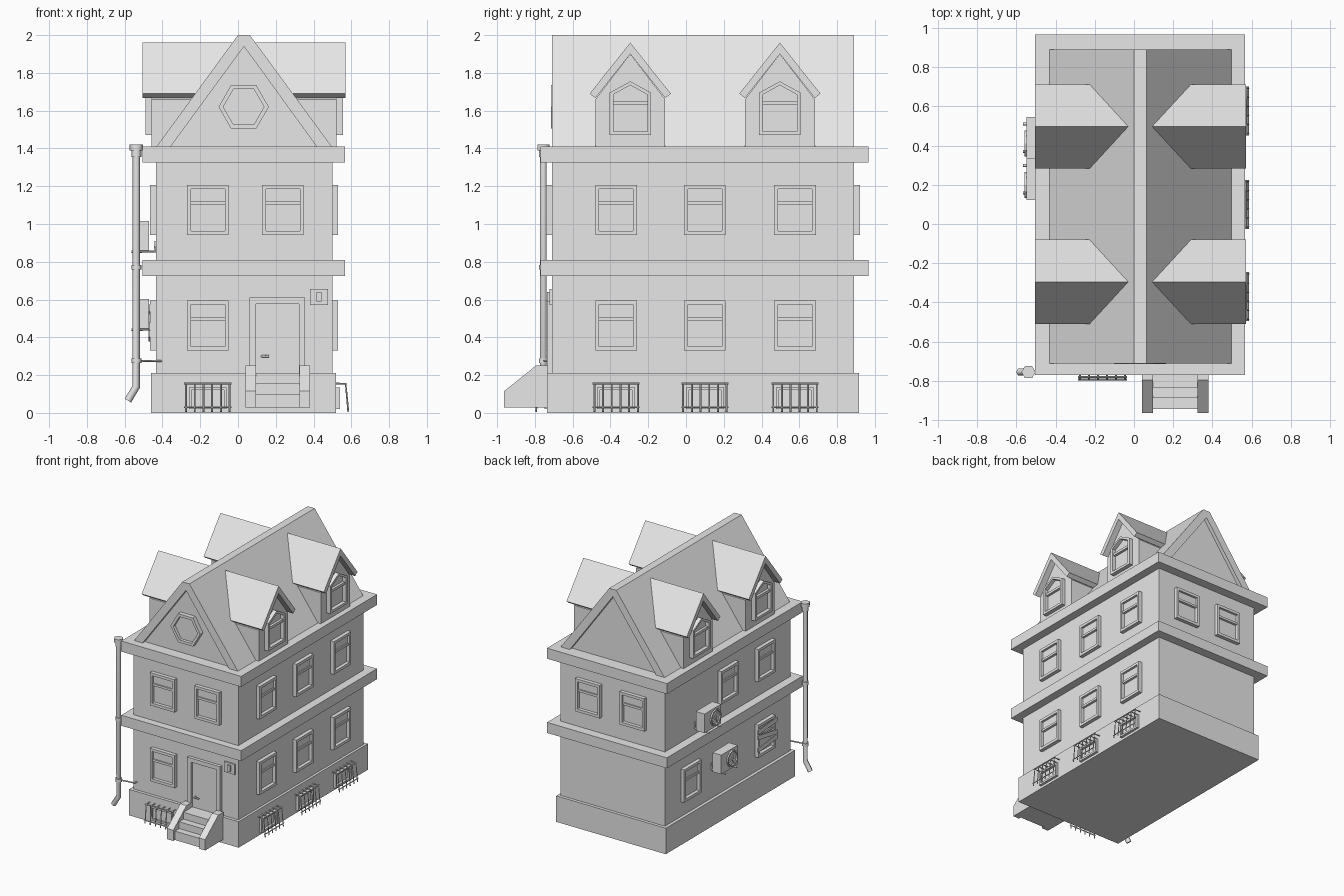
import bpy, bmesh, math
from mathutils import Matrix, Vector

if "Cube" in bpy.data.objects:
    bpy.data.objects.remove(bpy.data.objects["Cube"], do_unlink=True)

GREY = (0.8, 0.8, 0.8, 1)
plaster = bpy.data.materials.new("plain_grey")
plaster.use_nodes = True
plaster.diffuse_color = GREY
for node in plaster.node_tree.nodes:
    if node.type == 'BSDF_PRINCIPLED':
        node.inputs["Base Color"].default_value = GREY


def wall_frame(origin, across, outward):
    """Local axes: u across the wall, v up, w outward."""
    m = Matrix((across, (0, 0, 1), outward)).transposed().to_4x4()
    m.translation = Vector(origin)
    return m


FRONT = wall_frame((0, -0.71, 0), (1, 0, 0), (0, -1, 0))
BACK = wall_frame((0, 0.89, 0), (-1, 0, 0), (0, 1, 0))
LEFT = wall_frame((0.5, 0, 0), (0, 1, 0), (1, 0, 0))
RIGHT = wall_frame((-0.435, 0, 0), (0, -1, 0), (-1, 0, 0))


def finish(name, bm, m=Matrix()):
    bm.transform(m)
    bmesh.ops.recalc_face_normals(bm, faces=bm.faces)
    mesh = bpy.data.meshes.new(name)
    bm.to_mesh(mesh)
    bm.free()
    mesh.materials.append(plaster)
    obj = bpy.data.objects.new(name, mesh)
    bpy.context.collection.objects.link(obj)
    return obj


def plate(name, outline, w0, w1, m):
    """Solid made by pushing an outline along w."""
    bm = bmesh.new()
    a = [bm.verts.new((u, v, w0)) for u, v in outline]
    b = [bm.verts.new((u, v, w1)) for u, v in outline]
    bm.faces.new(a)
    bm.faces.new(b)
    for i in range(len(a)):
        j = (i + 1) % len(a)
        bm.faces.new((a[i], a[j], b[j], b[i]))
    return finish(name, bm, m)


def ring(name, outer, inner, w0, w1, m):
    """Frame between two outlines with the same number of points."""
    bm = bmesh.new()
    loops = [[bm.verts.new((u, v, w)) for u, v in line]
             for line, w in ((outer, w0), (outer, w1), (inner, w1), (inner, w0))]
    n = len(outer)
    for k in range(4):
        p, q = loops[k], loops[(k + 1) % 4]
        for i in range(n):
            j = (i + 1) % n
            bm.faces.new((p[i], p[j], q[j], q[i]))
    return finish(name, bm, m)


def rect(u, v0, v1, width):
    h = width / 2
    return [(u - h, v0), (u + h, v0), (u + h, v1), (u - h, v1)]


def house(u, v0, eave, peak, width):
    h = width / 2
    return [(u - h, v0), (u + h, v0), (u + h, eave), (u, peak), (u - h, eave)]


def polygon(u, v, r, n):
    return [(u + r * math.cos(math.tau * i / n), v + r * math.sin(math.tau * i / n)) for i in range(n)]


def block(name, x0, x1, y0, y1, z0, z1):
    bm = bmesh.new()
    bmesh.ops.create_cube(bm, size=1)
    m = Matrix.Translation(((x0 + x1) / 2, (y0 + y1) / 2, (z0 + z1) / 2))
    return finish(name, bm, m @ Matrix.Diagonal((x1 - x0, y1 - y0, z1 - z0, 1)))


def tube(name, points, radius, m=Matrix(), sides=0):
    curve = bpy.data.curves.new(name, 'CURVE')
    curve.dimensions = '3D'
    curve.bevel_depth = radius
    curve.bevel_resolution = sides
    curve.use_fill_caps = True
    line = curve.splines.new('POLY')
    line.points.add(len(points) - 1)
    for p, co in zip(line.points, points):
        p.co = (*(m @ Vector(co)), 1)
    temp = bpy.data.objects.new(name + "_path", curve)
    bpy.context.collection.objects.link(temp)
    bpy.context.view_layer.update()
    dg = bpy.context.evaluated_depsgraph_get()
    mesh = bpy.data.meshes.new_from_object(temp.evaluated_get(dg))
    bpy.data.objects.remove(temp, do_unlink=True)
    mesh.materials.clear()
    mesh.materials.append(plaster)
    bpy.context.collection.objects.link(bpy.data.objects.new(name, mesh))


def window(m, u, v):
    ring("window_frame", rect(u, v, v + .265, .22), rect(u, v + .022, v + .243, .18), 0, .03, m)
    plate("window_glass", rect(u, v + .02, v + .245, .18), 0, .003, m)
    plate("upper_sash", rect(u, v + .165, v + .245, .18), 0, .012, m)
    plate("sash_bar", rect(u, v + .16, v + .178, .18), 0, .022, m)


def dormer(m, u):
    plate("dormer_wall", house(u, 1.4, 1.66, 1.9, .37), -.4, .022, m)
    roof = [(-.215, 1.69), (0, 1.96), (.215, 1.69), (.185, 1.667), (0, 1.9), (-.185, 1.667)]
    plate("dormer_roof", [(u + p, v) for p, v in roof], -.42, .07, m)
    ring("dormer_window_frame", house(u, 1.47, 1.695, 1.755, .22),
         house(u, 1.49, 1.685, 1.735, .18), .02, .055, m)
    plate("dormer_glass", house(u, 1.485, 1.685, 1.735, .18), .02, .025, m)
    plate("dormer_sash_bar", rect(u, 1.63, 1.65, .18), .02, .045, m)


def basement_grille(m, u):
    ring("basement_frame", rect(u, .02, .135, .2), rect(u, .035, .12, .17), .02, .04, m)
    for i in range(6):
        p = u + (i - 2.5) * .046
        tube("grille_bar", [(p, .155, .02), (p, .155, .07), (p, .006, .084)], .005, m)
    for v, w in ((.155, .071), (.03, .082)):
        tube("grille_rail", [(u - .125, v, w), (u + .125, v, w)], .005, m)


def air_unit(m, u, v):
    plate("air_unit_case", rect(u, v, v + .155, .21), .035, .113, m)
    f, c = u + .03, v + .078
    ring("fan_rim", polygon(f, c, .066, 12), polygon(f, c, .055, 12), .11, .124, m)
    plate("fan_hub", polygon(f, c, .014, 8), .11, .122, m)
    for i in range(4):
        a = math.tau * i / 4 + .4
        tip = [(f, c)] + [(f + .052 * math.cos(a + d), c + .052 * math.sin(a + d)) for d in (0, .6)]
        plate("fan_blade", tip, .11, .118, m)
    for s in (-.07, .07):
        tube("air_unit_bracket", [(u + s, v + .05, 0), (u + s, v - .006, .005), (u + s, v - .006, .13)], .007, m)


# Main masses and bands
block("foundation", -.46, .52, -.735, .915, 0, .21)
block("walls", -.435, .5, -.71, .89, .2, 1.4)
for z in (.725, 1.325):
    block("cornice_band", -.505, .567, -.77, .965, z, z + .085)

# Main roof with raised gable edges
slope = [(-.435, 1.405), (0, 2), (.063, 2), (.5, 1.405)]
plate("main_roof", slope, -1.57, -.03, FRONT)
rake = slope + [(.42, 1.405), (.0315, 1.94), (-.36, 1.405)]
plate("front_gable_edge", rake, -.03, 0, FRONT)
plate("back_gable_edge", rake, -1.6, -1.57, FRONT)
ring("gable_window_frame", polygon(.03, 1.62, .133, 6), polygon(.03, 1.62, .108, 6), -.03, .005, FRONT)
plate("gable_window_glass", polygon(.03, 1.62, .11, 6), -.03, -.02, FRONT)

# Dormers on both slopes
for y in (-.295, .497):
    dormer(LEFT, y)
    dormer(RIGHT, -y)

# Windows
LOW, HIGH = .33, .942
for y in (-.37, .1, .577):
    window(LEFT, y, LOW)
    window(LEFT, y, HIGH)
    basement_grille(LEFT, y)
for y, z in ((-.37, HIGH), (.1, HIGH), (.577, LOW), (-.37, LOW)):
    window(RIGHT, -y, z)
for x in (-.16, .238):
    window(FRONT, x, HIGH)
    window(BACK, -x, HIGH)
window(FRONT, -.16, LOW)
basement_grille(FRONT, -.16)

# Boards over one window
for v, tilt in ((.39, .012), (.46, -.02), (.53, .008)):
    plate("window_board", [(.25, v - tilt), (.49, v + tilt), (.49, v + tilt + .035), (.25, v - tilt + .035)],
          .03, .038, RIGHT)

# Air units
air_unit(RIGHT, -.44, .86)
air_unit(RIGHT, -.228, .447)

# Door
door = [(.06, .2), (.06, .61), (.355, .61), (.355, .2), (.322, .2), (.322, .577), (.095, .577), (.095, .2)]
plate("door_frame", door, 0, .025, FRONT)
plate("door_leaf", rect(.2085, .2, .58, .23), 0, .008, FRONT)
tube("door_handle", [(.125, .3, 0), (.125, .3, .025), (.165, .3, .025)], .007, FRONT)
plate("bell_plate", rect(.428, .572, .655, .095), 0, .012, FRONT)
plate("bell_button", rect(.428, .59, .64, .026), .01, .025, FRONT)

# Entrance steps between sloped side walls
SIDE = Matrix(((0, 0, 1, 0), (1, 0, 0, 0), (0, 1, 0, 0), (0, 0, 0, 1)))
cheek = [(-.73, .028), (-.963, .028), (-.963, .115), (-.795, .25), (-.73, .25)]
for x in (.04, .325):
    plate("stair_side_wall", cheek, x, x + .056, SIDE)
for i, y in enumerate((-.942, -.888, -.833)):
    block("step", .09, .33, y, -.7, .028, .1 + .055 * i)

# Downpipe
px, py = -.538, -.755
tube("downpipe", [(px, py, 1.37), (px, py, .14), (px - .045, py, .065)], .02, sides=1)
for z in (.275, .77):
    tube("pipe_collar", [(px, py, z - .012), (px, py, z + .012)], .027, sides=1)
tube("pipe_neck", [(px, py, 1.355), (px, py, 1.395)], .027, sides=1)
tube("pipe_hopper", [(px, py, 1.39), (px, py, 1.42)], .036, sides=1)
tube("pipe_bracket", [(px, py, .275), (-.41, py + .02, .275), (-.405, -.7, .275)], .006)
